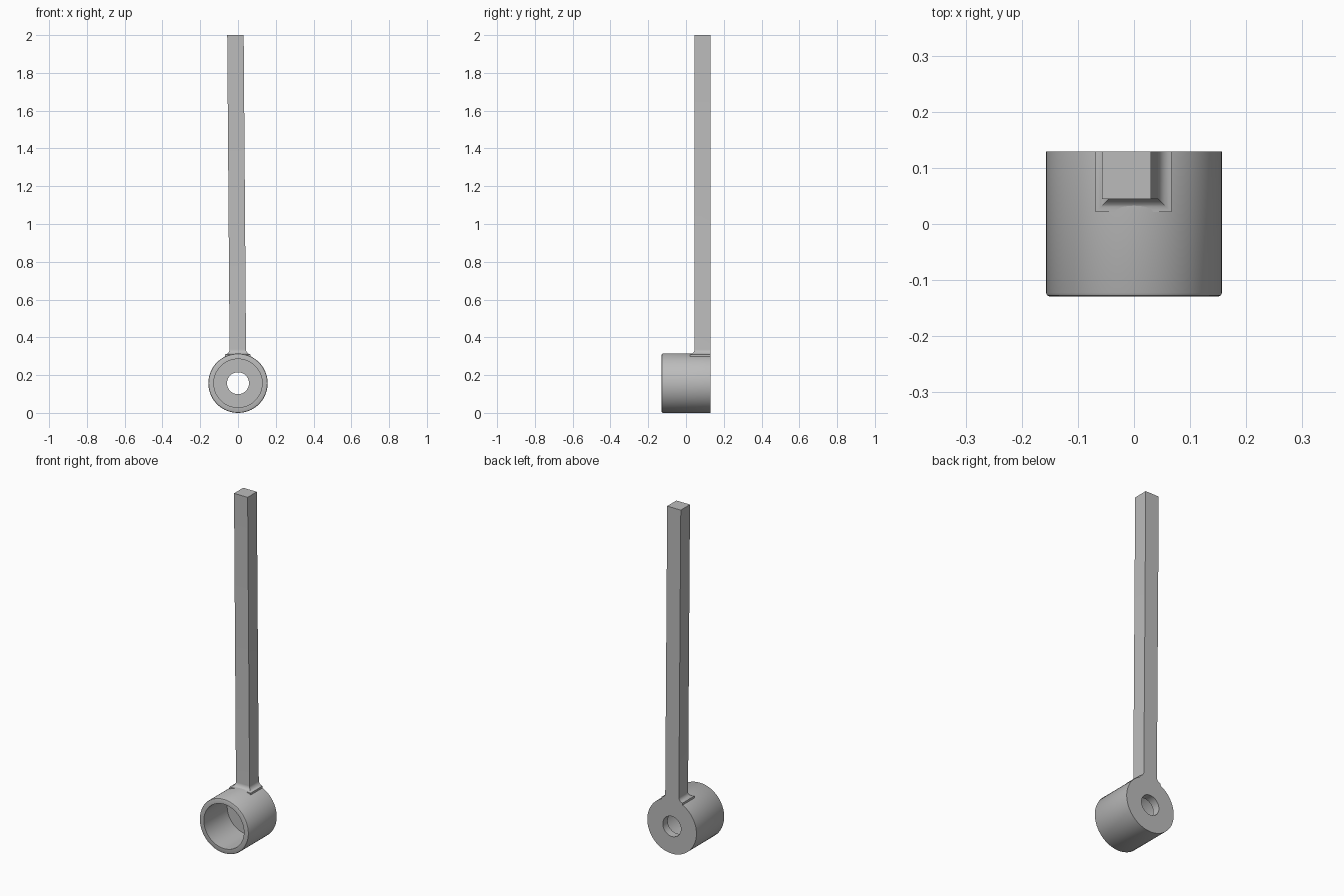
import bpy, bmesh, math

cube = bpy.data.objects.get("Cube")
if cube:
    bpy.data.objects.remove(cube)

grey = bpy.data.materials.new("plain grey")
grey.use_nodes = True
colour = (0.5, 0.5, 0.5, 1)
grey.diffuse_color = colour
grey.node_tree.nodes["Principled BSDF"].inputs["Base Color"].default_value = colour

R, BACK, FRONT = 0.157, 0.129, -0.129
SEGMENTS = 96


def make_object(name, rings, closed):
    """Skin a list of vertex rings; closed joins last to first, otherwise cap the ends."""
    bm = bmesh.new()
    loops = [[bm.verts.new(p) for p in ring] for ring in rings]
    pairs = list(zip(loops, loops[1:]))
    if closed:
        pairs.append((loops[-1], loops[0]))
    else:
        bm.faces.new(loops[0])
        bm.faces.new(loops[-1])
    for a, b in pairs:
        for i in range(len(a)):
            j = (i + 1) % len(a)
            bm.faces.new((a[i], a[j], b[j], b[i]))
    bmesh.ops.recalc_face_normals(bm, faces=bm.faces)
    mesh = bpy.data.meshes.new(name)
    bm.to_mesh(mesh)
    bm.free()
    mesh.materials.append(grey)
    obj = bpy.data.objects.new(name, mesh)
    bpy.context.collection.objects.link(obj)
    return obj


# Cup: lathed around the y axis, with a wide front bore and a small back hole
FLOOR, BORE, HOLE = 0.084, 0.128, 0.058
profile = [(HOLE, BACK), (R, BACK), (R, FRONT + 0.006), (R - 0.002, FRONT + 0.002),
           (R - 0.006, FRONT), (BORE, FRONT), (BORE, FLOOR), (HOLE, FLOOR)]
angles = [math.tau * i / SEGMENTS for i in range(SEGMENTS)]
cup = make_object("hub_cup", [[(r * math.cos(a), y, R + r * math.sin(a)) for a in angles]
                              for r, y in profile], True)


# Rod: a square bar leaning slightly sideways, with a flared fillet at its foot
def section(z, flare=0.0):
    middle = -0.0075 * z + 0.0015
    half = 0.0435 + flare
    front = 0.045 - flare
    return [(middle - half, front, z), (middle + half, front, z),
            (middle + half, BACK, z), (middle - half, BACK, z)]


FILLET, STEPS = 0.026, 8
foot = []
for i in range(STEPS + 1):
    a = math.pi / 2 * 0.95 * (1 - i / STEPS)
    foot.append(section(0.336 - FILLET * math.sin(a), FILLET * (1 - math.cos(a))))
sunk = [(x, y, 0.295) for x, y, z in foot[0]]
rod = make_object("rod", [sunk] + foot + [section(2.0)], False)

# Shade the round surfaces smoothly while keeping the edges sharp
for obj in (cup, rod):
    bpy.ops.object.select_all(action='DESELECT')
    obj.select_set(True)
    bpy.context.view_layer.objects.active = obj
    bpy.ops.object.shade_smooth_by_angle(angle=math.radians(30))
